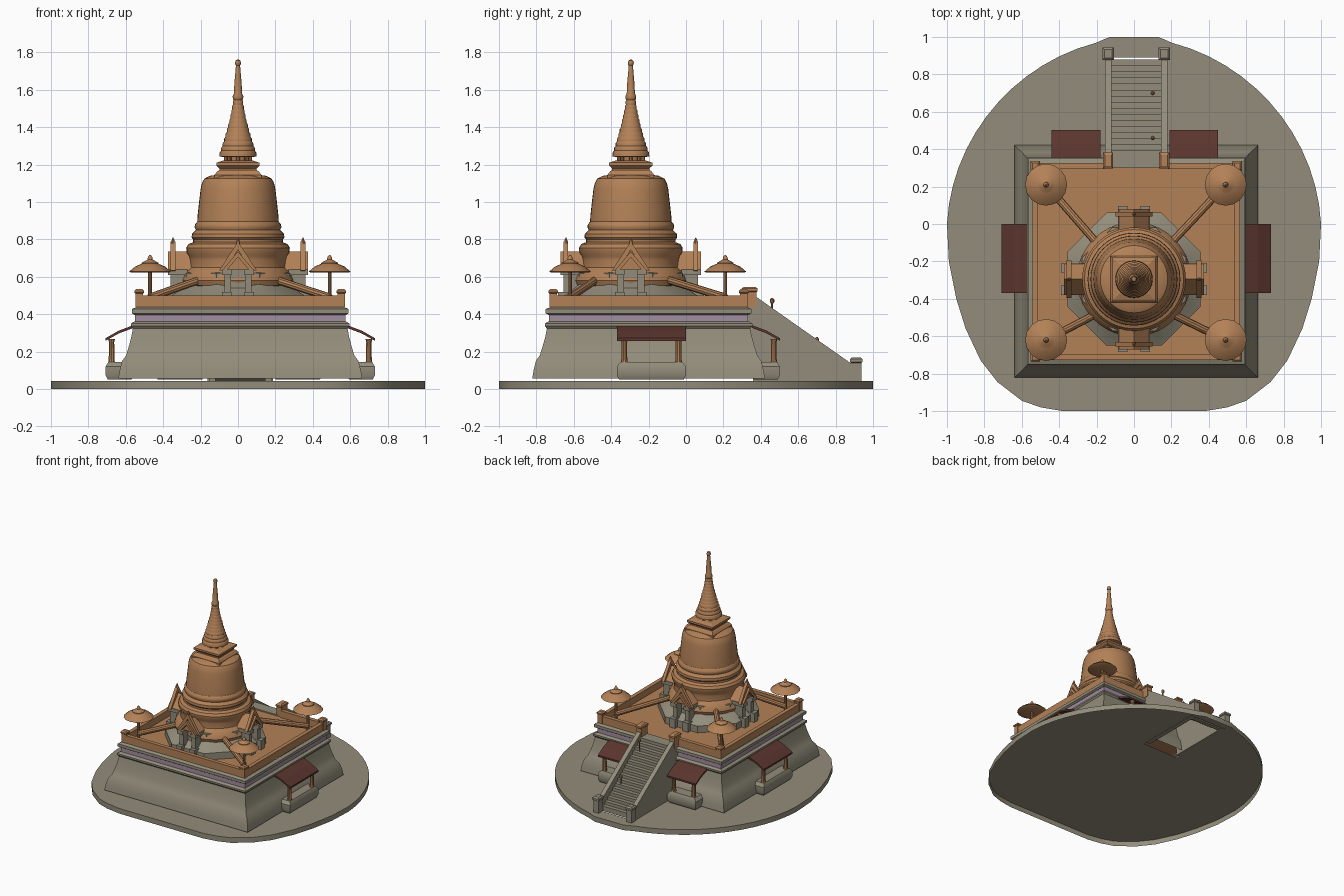
import bpy, bmesh, math
from mathutils import Vector, Matrix

if "Cube" in bpy.data.objects:
    bpy.data.objects.remove(bpy.data.objects["Cube"])

def mat(name, c):
    m = bpy.data.materials.new(name)
    m.diffuse_color = (*c, 1)
    m.use_nodes = True
    m.node_tree.nodes["Principled BSDF"].inputs["Base Color"].default_value = m.diffuse_color
    return m

STONE = mat("grey_stone", (0.29, 0.265, 0.195))
GOLD = mat("warm_ochre", (0.45, 0.22, 0.095))
RED = mat("dark_red_tile", (0.105, 0.036, 0.027))
PINK = mat("dusty_lilac", (0.36, 0.27, 0.35))
I = Matrix.Identity(4)

def finish(name, bm, m, M=I, smooth=False, angle=35):
    bmesh.ops.recalc_face_normals(bm, faces=bm.faces)
    me = bpy.data.meshes.new(name)
    bm.to_mesh(me)
    bm.free()
    me.materials.append(m)
    me.transform(M)
    o = bpy.data.objects.new(name, me)
    bpy.context.collection.objects.link(o)
    if smooth:
        bpy.ops.object.select_all(action='DESELECT')
        o.select_set(True)
        bpy.context.view_layer.objects.active = o
        bpy.ops.object.shade_smooth_by_angle(angle=math.radians(angle))
    return o

def rings(name, loops, m, M=I, smooth=False, caps=True):
    """Skin a stack of closed loops and cap both ends."""
    bm = bmesh.new()
    vs = [[bm.verts.new(p) for p in lp] for lp in loops]
    n = len(vs[0])
    for a, b in zip(vs, vs[1:]):
        for i in range(n):
            bm.faces.new((a[i], a[(i + 1) % n], b[(i + 1) % n], b[i]))
    if caps:
        bm.faces.new(vs[0][::-1])
        bm.faces.new(vs[-1])
    return finish(name, bm, m, M, smooth)

def lathe(name, prof, m, M=I, n=40, turn=0.0, smooth=True):
    loops = [[(r * math.cos(turn + math.tau * i / n), r * math.sin(turn + math.tau * i / n), z)
              for i in range(n)] for r, z in prof]
    return rings(name, loops, m, M, smooth)

def loft(name, rows, m, M=I, smooth=False, caps=True):
    """Rectangular stack, rows of (half x, half y, z)."""
    return rings(name, [[(-a, -b, z), (a, -b, z), (a, b, z), (-a, b, z)] for a, b, z in rows], m, M, smooth, caps)

def box(name, x0, x1, y0, y1, z0, z1, m, M=I):
    return rings(name, [[(x0, y0, z), (x1, y0, z), (x1, y1, z), (x0, y1, z)] for z in (z0, z1)], m, M)

def slab_yz(name, pts, x0, x1, m, M=I):
    return rings(name, [[(x, y, z) for y, z in pts] for x in (x0, x1)], m, M)

def rod(name, a, b, r, m, n=10):
    a, b = Vector(a), Vector(b)
    d = b - a
    M = Matrix.Translation(a) @ d.to_track_quat('Z', 'Y').to_matrix().to_4x4()
    return lathe(name, [(r, 0), (r, d.length)], m, M, n)

def T(x, y, z=0, a=0):
    return Matrix.Translation((x, y, z)) @ Matrix.Rotation(math.radians(a), 4, 'Z')

# Ground platform: an open-bottomed shell, round at the back, squarer at the front, open below the stairs
half = [(0, 1.0), (0.13, 1.0)]
for a in range(78, -1, -6):
    r = 1 - .025 * math.sin(math.radians(2 * a))
    half.append((r * math.cos(math.radians(a)), r * math.sin(math.radians(a))))
half += [(0.99, -0.2), (0.95, -0.4), (0.90, -0.56), (0.82, -0.73), (0.73, -0.845), (0.60, -0.945), (0.5, -0.98), (0.38, -1.0), (0, -1.0)]
bm = bmesh.new()
for s, hx in ((1, .174), (-1, .15)):
    top = [bm.verts.new((s * x, y, .042)) for x, y in half]
    low = [bm.verts.new((s * x, y, 0)) for x, y in half]
    hole = [bm.verts.new((s * x, y, .042)) for x, y in ((0, .33), (hx, .33), (hx, .89), (0, .89))]
    bm.faces.new(top + hole)
    for i in range(len(half) - 1):
        bm.faces.new((top[i], top[i + 1], low[i + 1], low[i]))
bmesh.ops.remove_doubles(bm, verts=bm.verts, dist=1e-5)
finish("ground_platform", bm, STONE, smooth=True)

# Sloping plinth with mouldings
P = T(0.012, -0.2)
loft("plinth", [(.652, .622, .056), (.645, .615, .10), (.632, .603, .15), (.61, .582, .18), (.595, .566, .23),
                (.582, .552, .28), (.572, .541, .335)], STONE, P, True, False)
loft("lower_moulding", [(.575, .545, .325), (.585, .555, .337), (.585, .555, .35), (.565, .535, .362)], STONE, P, caps=False)
loft("lilac_band", [(.562, .532, .36), (.562, .532, .398)], PINK, P, caps=False)
loft("upper_moulding", [(.565, .535, .396), (.58, .55, .405), (.58, .55, .428), (.555, .525, .438)], STONE, P, caps=False)
loft("terrace_floor", [(.55, .52, .435), (.55, .52, .445)], GOLD, P)

# Terrace parapet and corner posts
for s in (-1, 1):
    box("parapet_side", s * .54 - .016, s * .54 + .016, -.51, .51, .44, .50, GOLD, P)
box("parapet_front", -.54, .54, -.526, -.494, .44, .50, GOLD, P)
for x0, x1 in ((-.54, -.17), (.17, .54)):
    box("parapet_back", x0, x1, .494, .526, .44, .50, GOLD, P)
for sx in (-1, 1):
    for sy in (-1, 1):
        loft("corner_post", [(.02, .02, .44), (.02, .02, .51), (.026, .026, .515), (.026, .026, .525), (.016, .016, .535)],
             GOLD, P @ T(sx * .54, sy * .51))

# Parasols and sloping ridges at the corners
for sx in (-1, 1):
    for y, yi in ((.21, -.10), (-.62, -.48)):
        x = .01 + sx * .48
        rod("parasol_pole", (x, y, .44), (x, y, .65), .01, GOLD)
        lathe("parasol_canopy", [(.10, .622), (.112, .628), (.08, .655), (.045, .67), (.045, .675), (.014, .692), (.012, .705), (.003, .718)],
              GOLD, T(x, y), 16)
        rod("corner_ridge", (x, y, .49), (sx * .2, yi, .585), .021, GOLD)

# Main stupa: stone octagon, ringed foot, bell
C = T(0, -.295)
lathe("octagon_base", [(.385, .44), (.385, .50), (.36, .515), (.30, .56), (.30, .62), (.25, .63)], STONE, C, 8, math.pi / 8)
lathe("ringed_foot", [(.27, .545), (.295, .555), (.305, .58), (.295, .61), (.275, .635), (.26, .65), (.258, .69), (.262, .71),
                      (.275, .73), (.277, .755), (.265, .775), (.24, .785), (.24, .80), (.248, .81), (.246, .83), (.225, .85),
                      (.232, .865), (.23, .88), (.218, .895)], GOLD, C)
lathe("bell", [(.218, .89), (.216, .93), (.208, 1.0), (.20, 1.07), (.193, 1.10), (.18, 1.125), (.15, 1.14), (.08, 1.15)], GOLD, C)

# Square crown above the bell
loft("crown_block", [(.125, .125, 1.11), (.125, .125, 1.145), (.11, .11, 1.165), (.10, .10, 1.17), (.10, .10, 1.18),
                     (.116, .116, 1.195), (.116, .116, 1.21), (.08, .08, 1.222)], GOLD, C)
lathe("crown_neck", [(.045, 1.21), (.045, 1.26)], GOLD, C, 16)
for i in range(8):
    a = math.tau * i / 8
    rod("neck_column", (.065 * math.cos(a), -.295 + .065 * math.sin(a), 1.21),
        (.065 * math.cos(a), -.295 + .065 * math.sin(a), 1.255), .01, GOLD, 8)

# Ringed spire and finial
prof = [(.06, 1.24), (.10, 1.243)]
for i in range(12):
    t = i / 12
    r, z = .025 + .073 * (1 - t) ** 1.4, 1.25 + .30 * t
    prof += [(r, z), (r, z + .014), (r - .004, z + .02)]
prof += [(.027, 1.55), (.029, 1.565), (.022, 1.58), (.019, 1.64), (.011, 1.73), (.015, 1.735), (.016, 1.745), (.012, 1.757), (.003, 1.762)]
lathe("spire", prof, GOLD, C, 24)

# Four gabled porches
for a in (0, 90, 180, 270):
    M = C @ Matrix.Rotation(math.radians(a), 4, 'Z')
    box("porch_core", -.045, .045, -.30, -.2, .45, .66, STONE, M)
    for s in (-1, 1):
        box("porch_foot", s * .06 - .025, s * .06 + .025, -.39, -.27, .445, .52, STONE, M)
        box("porch_column", s * .055 - .018, s * .055 + .018, -.36, -.28, .52, .635, STONE, M)
        box("porch_capital", s * .06 - .025, s * .06 + .025, -.375, -.27, .61, .64, STONE, M)
        # steep outer gable and a lower inner roof
        rings("gable_beam", [[(s * .10, y, .635), (0, y, .79), (0, y, .745), (s * .07, y, .63)] for y in (-.36, -.335)], GOLD, M)
        rings("porch_roof", [[(s * .085, y, .635), (0, y, .735), (0, y, .705), (s * .06, y, .635)] for y in (-.375, -.2)], GOLD, M)
    rings("gable_panel", [[(-.06, y, .64), (.06, y, .64), (0, y, .72)] for y in (-.345, -.25)], GOLD, M)
    lathe("gable_finial", [(.012, 0), (.008, .03), (.002, .045)], GOLD, M @ T(0, -.347, .765), 8)

# Roofed shrines against the plinth (local +y points outward)
def shrine(M, hw):
    loft("shrine_base", [(hw - .012, .063, .05), (hw, .075, .075), (hw, .075, .12), (hw - .02, .06, .145)], STONE, M @ T(0, .065), True)
    for s in (-1, 1):
        lathe("shrine_post", [(.019, .14), (.016, .16), (.015, .25), (.019, .268)], GOLD, M @ T(s * (hw - .04), .108), 10)
    slab_yz("shrine_roof", [(-.01, .327), (.07, .297), (.14, .258), (.14, .272), (.07, .312), (-.01, .342)],
            -hw, hw, RED, M)

shrine(T(.592, -.185, 0, -90), .185)
shrine(T(-.568, -.185, 0, 90), .185)
for x in (-.31, .32):
    shrine(T(x, .362), .13)

# Rear stairs: stepped flight with open underside, solid side walls and posts
n = 16
pts = []
for i in range(n):
    y = .36 + .52 * i / n
    z = .455 - .40 * i / n
    pts += [(y, z), (y + .52 / n, z)]
pts += [(.88, .04), (.85, .04), (.36, .40)]
S = T(.012, 0)
slab_yz("stair_flight", pts, -.135, .135, STONE, S)
box("stair_landing", -.135, .135, .30, .365, .40, .455, STONE, S)
for s in (-1, 1):
    x = s * .15
    slab_yz("stair_wall", [(.33, .49), (.38, .49), (.90, .125), (.90, .04), (.36, .04), (.33, .40)], x - .018, x + .018, STONE, S)
    loft("stair_foot_post", [(.024, .028, .042), (.024, .028, .14), (.03, .034, .145), (.03, .034, .16), (.02, .022, .17)], STONE, S @ T(x, .91))
    loft("stair_top_post", [(.022, .038, .44), (.022, .038, .52), (.027, .043, .525), (.027, .043, .538), (.018, .03, .547)], GOLD, S @ T(x, .34))
for y, z in ((.46, .37), (.70, .16)):
    lathe("stair_knob_post", [(.005, 0), (.005, .085), (.012, .095), (.012, .108), (.004, .118)], GOLD, T(.10, y, z), 8)
